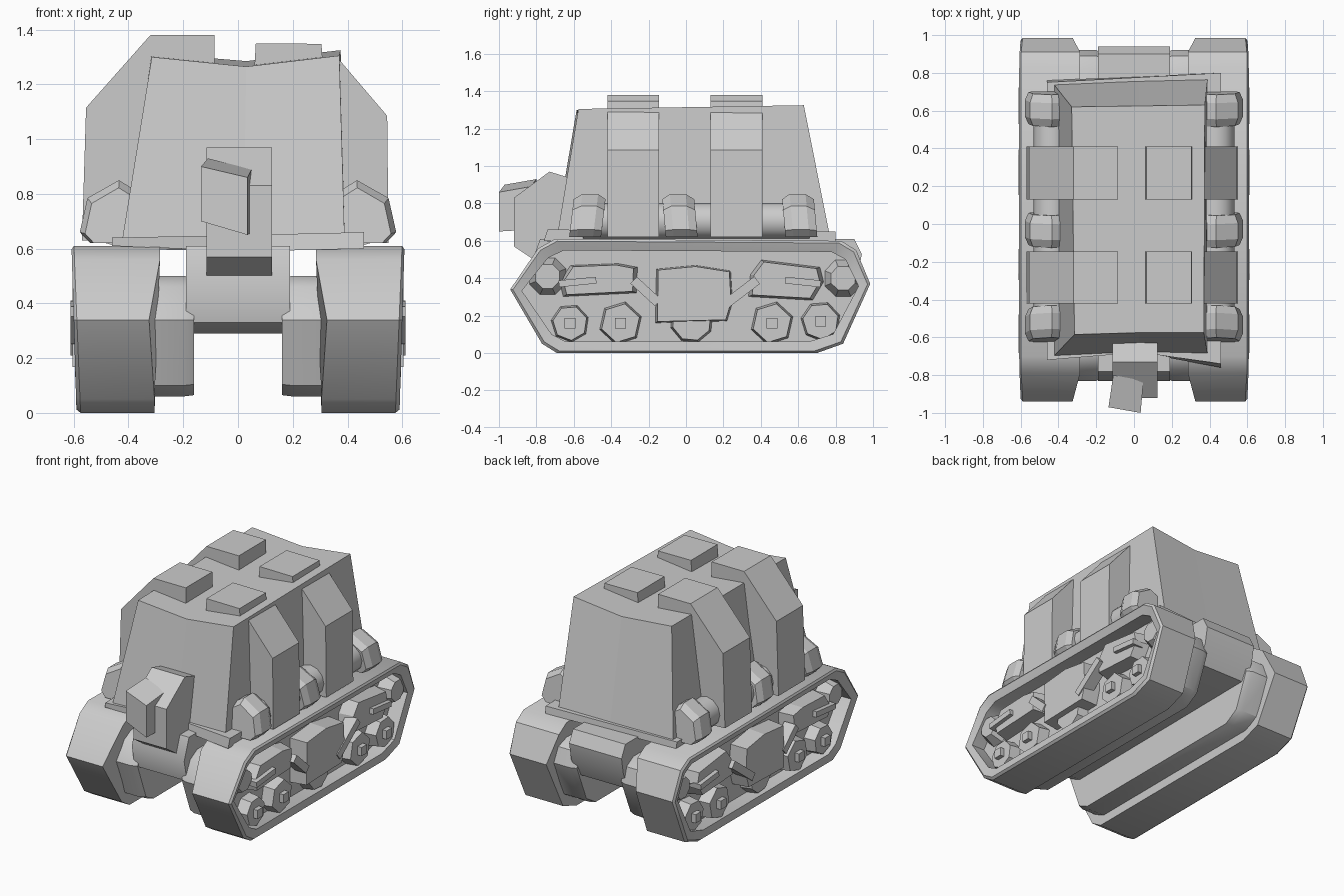
import bpy, bmesh
from math import sin, cos, pi, radians


def loft(name, loops, smooth=30):
    """Skin a list of equal-length vertex loops and cap both ends."""
    me = bpy.data.meshes.new(name)
    bm = bmesh.new()
    rings = [[bm.verts.new(p) for p in loop] for loop in loops]
    n = len(rings[0])
    for a, b in zip(rings, rings[1:]):
        for i in range(n):
            j = (i + 1) % n
            bm.faces.new((a[i], a[j], b[j], b[i]))
    bm.faces.new(rings[0])
    bm.faces.new(rings[-1])
    bmesh.ops.recalc_face_normals(bm, faces=bm.faces)
    bm.to_mesh(me)
    bm.free()
    ob = bpy.data.objects.new(name, me)
    bpy.context.collection.objects.link(ob)
    if smooth:
        bpy.ops.object.select_all(action='DESELECT')
        ob.select_set(True)
        bpy.context.view_layer.objects.active = ob
        bpy.ops.object.shade_smooth_by_angle(angle=radians(smooth))
    return ob


def at_x(pts, x):
    return [(x, y, z) for y, z in pts]


def at_y(pts, y):
    return [(x, y, z) for x, z in pts]


def scaled(pts, sy, sz, cy=0.02, cz=0.305):
    return [(cy + (y - cy) * sy, cz + (z - cz) * sz) for y, z in pts]


def side_prism(name, pts, x0, x1, taper=1.0, smooth=0):
    """Extrude a (y, z) outline sideways; taper shrinks the x1 end."""
    cy = sum(p[0] for p in pts) / len(pts)
    cz = sum(p[1] for p in pts) / len(pts)
    return loft(name, [at_x(pts, x0), at_x(scaled(pts, taper, taper, cy, cz), x1)], smooth)


def ngon(cy, cz, r, n, turn=0.0):
    return [(cy + r * cos(turn + 2 * pi * i / n), cz + r * sin(turn + 2 * pi * i / n))
            for i in range(n)]


def rod(y0, z0, y1, z1, w):
    """Outline of a straight bar in the side plane."""
    dy, dz = y1 - y0, z1 - z0
    l = (dy * dy + dz * dz) ** 0.5
    a, b = -dz / l * w, dy / l * w
    return [(y0 + a, z0 + b), (y1 + a, z1 + b), (y1 - a, z1 - b), (y0 - a, z0 - b)]


TRACK = [(-0.94, 0.34), (-0.79, 0.56), (-0.70, 0.61), (0.83, 0.60), (0.91, 0.55),
         (0.985, 0.37), (0.84, 0.05), (0.70, 0.0), (-0.69, 0.0), (-0.77, 0.05)]
INNER = scaled(TRACK, 0.935, 0.80)
RIM = scaled(TRACK, 0.985, 0.96)
CASE = [(-0.83, 0.34), (-0.77, 0.46), (-0.70, 0.50), (0.82, 0.50), (0.89, 0.46),
        (0.92, 0.36), (0.82, 0.12), (0.72, 0.06), (-0.66, 0.06), (-0.74, 0.10)]

for s, side in ((-1, "left"), (1, "right")):
    # track band with recessed side; nose vertices pinch on the inner edge
    inner_edge = [(s * (0.325 if 0.3 < z < 0.4 else 0.285 if z > 0.4 else 0.305), y, z)
                  for y, z in TRACK]
    outer_edge = [(s * (0.575 + 0.04 * z), y, z) for y, z in TRACK]
    loft(side + "_track", [inner_edge, outer_edge,
                           [(s * (0.59 + 0.03 * z), y, z) for y, z in RIM],
                           at_x(INNER, s * 0.585), at_x(INNER, s * 0.49)], 35)
    # inner running gear housing
    loft(side + "_inner_housing", [at_x(CASE, s * 0.33), at_x(CASE, s * 0.20),
                                   at_x(scaled(CASE, 0.98, 0.98), s * 0.16)], 35)

    # road wheels with hubs
    for i, (y, z, r, n) in enumerate([(-0.62, 0.16, 0.105, 7), (-0.35, 0.16, 0.12, 6),
                                      (0.03, 0.17, 0.12, 8), (0.46, 0.16, 0.12, 6),
                                      (0.72, 0.17, 0.11, 7)]):
        side_prism(f"{side}_road_wheel_{i}", ngon(y, z, r, n, 0.3), s * 0.47, s * 0.565, 0.88)
        if i != 2:
            side_prism(f"{side}_hub_{i}", ngon(y, z, 0.04, 4, pi / 4), s * 0.55, s * 0.595)
    # end wheels
    for nm, y, z in (("front", -0.74, 0.41), ("rear", 0.84, 0.40)):
        side_prism(f"{side}_{nm}_wheel", ngon(y, z, 0.115, 8, 0.4), s * 0.47, s * 0.57, 0.6)

    # suspension boxes and braces
    side_prism(side + "_center_box", [(-0.165, 0.16), (0.22, 0.17), (0.25, 0.27), (0.24, 0.44),
                                      (0.05, 0.47), (-0.16, 0.45)], s * 0.47, s * 0.605, 0.95)
    side_prism(side + "_front_box", [(-0.66, 0.30), (-0.26, 0.32), (-0.255, 0.46), (-0.36, 0.48),
                                     (-0.62, 0.47), (-0.68, 0.38)], s * 0.47, s * 0.585, 0.88)
    side_prism(side + "_rear_box", [(0.33, 0.30), (0.68, 0.28), (0.74, 0.38), (0.72, 0.46),
                                    (0.40, 0.50), (0.34, 0.42)], s * 0.47, s * 0.585, 0.88)
    for nm, bar in (("front_brace", (-0.28, 0.39, -0.15, 0.27, 0.025)),
                    ("rear_brace", (0.17, 0.23, 0.38, 0.39, 0.025)),
                    ("front_lever", (-0.68, 0.37, -0.48, 0.39, 0.018)),
                    ("rear_lever", (0.53, 0.39, 0.72, 0.37, 0.018))):
        side_prism(f"{side}_{nm}", rod(*bar), s * 0.53, s * 0.612)

    # side roll with clamps along the fender
    roll = ngon(s * 0.435, 0.705, 0.098, 12)
    loft(side + "_side_roll", [at_y(roll, -0.55), at_y(roll, 0.66)], 40)
    clamp = [(s * 0.37, 0.62), (s * 0.37, 0.81), (s * 0.435, 0.85),
             (s * 0.55, 0.785), (s * 0.578, 0.66), (s * 0.54, 0.62)]
    for i, (y, lean) in enumerate([(-0.53, 0.04), (-0.03, -0.03), (0.61, -0.03)]):
        pin = [(s * 0.44 + (x - s * 0.44) * 0.86, 0.62 + (z - 0.62) * 0.88) for x, z in clamp]
        w = 0.085
        loft(f"{side}_clamp_{i}", [
            [(x, y - w + lean * (z - 0.7) * 3, z) for x, z in pin],
            [(x, y - w * 0.5 + lean * (z - 0.7) * 3, z) for x, z in clamp],
            [(x, y + w * 0.5 + lean * (z - 0.7) * 3, z) for x, z in clamp],
            [(x, y + w + lean * (z - 0.7) * 3, z) for x, z in pin]], 0)

# lower hull between the tracks
HULL = [(-0.80, 0.33), (-0.83, 0.47), (-0.78, 0.61), (0.90, 0.61), (0.94, 0.53),
        (0.92, 0.42), (0.86, 0.30), (-0.72, 0.29)]
loft("lower_hull", [at_x(HULL, -0.19), at_x(HULL, 0.19)], 35)

# deck plate under the cabin
loft("deck_plate", [
    [(-0.46, -0.72, 0.61), (0.03, -0.68, 0.59), (0.46, -0.76, 0.60), (0.46, 0.80, 0.60), (-0.46, 0.76, 0.60)],
    [(-0.46, -0.72, 0.64), (0.03, -0.68, 0.65), (0.46, -0.74, 0.66), (0.46, 0.80, 0.65), (-0.46, 0.75, 0.64)]], 0)

# tapering cabin with slightly dished roof
loft("cabin", [
    [(-0.425, -0.70, 0.62), (0.02, -0.68, 0.62), (0.39, -0.69, 0.62),
     (0.39, 0.77, 0.62), (0.02, 0.76, 0.62), (-0.425, 0.74, 0.62)],
    [(-0.315, -0.585, 1.30), (0.03, -0.575, 1.265), (0.37, -0.575, 1.305),
     (0.375, 0.63, 1.325), (0.03, 0.625, 1.285), (-0.33, 0.62, 1.315)]], 0)

# side buttresses and roof pads, two rows
LEFT_BUTTRESS = [(-0.36, 0.62), (-0.57, 0.63), (-0.555, 1.115), (-0.32, 1.38),
                 (-0.085, 1.38), (-0.085, 1.26), (-0.30, 1.26)]
RIGHT_BUTTRESS = [(0.35, 0.62), (0.55, 0.62), (0.545, 1.085), (0.37, 1.29), (0.33, 1.28)]
PAD = [(0.06, 1.26), (0.065, 1.35), (0.305, 1.348), (0.31, 1.27)]
for nm, y0, y1 in (("front", -0.42, -0.145), ("rear", 0.13, 0.41)):
    for part, pts in (("left_buttress", LEFT_BUTTRESS), ("right_buttress", RIGHT_BUTTRESS),
                      ("roof_pad", PAD)):
        loft(f"{nm}_{part}", [at_y(pts, y0), at_y(pts, y1)], 0)

# gun mount block and stubby barrel
MOUNT = [(-0.92, 0.57), (-0.92, 0.83), (-0.73, 0.97), (-0.60, 0.93), (-0.62, 0.56), (-0.80, 0.49)]
loft("gun_mount", [at_x(MOUNT, -0.115), at_x(MOUNT, 0.125)], 0)
loft("gun_barrel", [
    [(-0.135, -0.97, 0.70), (0.035, -1.0, 0.65), (0.035, -1.0, 0.86), (-0.135, -0.97, 0.90)],
    [(-0.11, -0.80, 0.70), (0.05, -0.83, 0.66), (0.05, -0.83, 0.89), (-0.11, -0.80, 0.93)]], 0)
